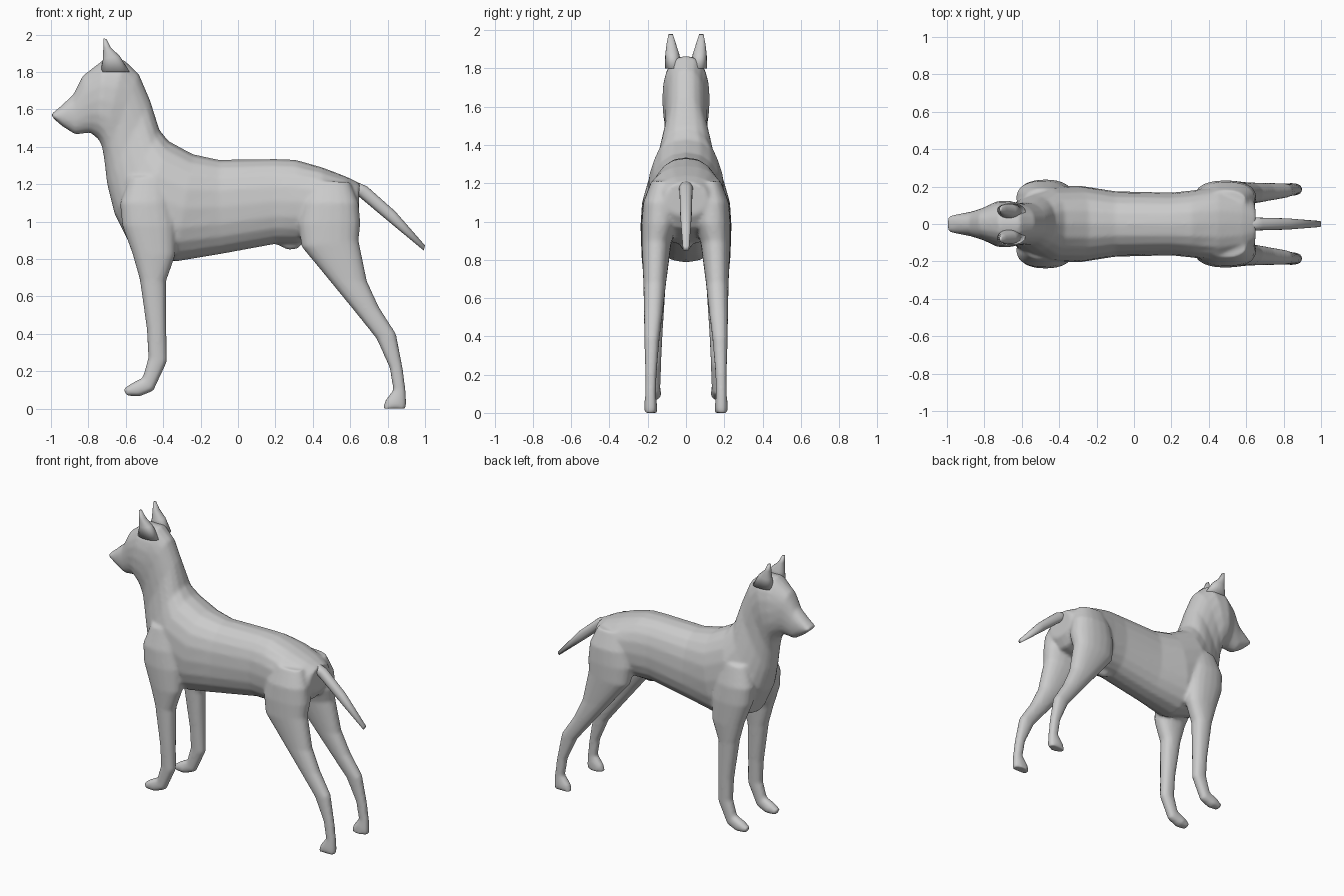
import bpy, bmesh, math
from mathutils import Vector

coat = bpy.data.materials.new("grey coat")
coat.diffuse_color = (0.6, 0.6, 0.6, 1)
SIDES = 20


def loft(bm, rings, power=2.2):
    """Skin rings given as (x1, z1, x2, z2, y_centre, y_half)."""
    loops = []
    for x1, z1, x2, z2, yc, yh in rings:
        a, b = Vector((x1, yc, z1)), Vector((x2, yc, z2))
        mid, half = (a + b) / 2, (a - b) / 2
        loop = []
        for i in range(SIDES):
            t = 2 * math.pi * i / SIDES
            c, s = math.cos(t), math.sin(t)
            u = math.copysign(abs(c) ** (2 / power), c)
            v = math.copysign(abs(s) ** (2 / power), s)
            loop.append(bm.verts.new(mid + half * u + Vector((0, yh * v, 0))))
        loops.append(loop)
    faces = [bm.faces.new(loops[0]), bm.faces.new(loops[-1])]
    for p, q in zip(loops, loops[1:]):
        for i in range(SIDES):
            j = (i + 1) % SIDES
            faces.append(bm.faces.new((p[i], p[j], q[j], q[i])))
    bmesh.ops.recalc_face_normals(bm, faces=faces)


def finish(name, bm):
    me = bpy.data.meshes.new(name)
    bm.to_mesh(me)
    bm.free()
    me.materials.append(coat)
    for p in me.polygons:
        p.use_smooth = True
    ob = bpy.data.objects.new(name, me)
    bpy.context.collection.objects.link(ob)
    return ob


# Head, neck and trunk: top point, bottom point, half width
trunk = [
    (-1.00, 1.573, -0.985, 1.55, .042), (-.95, 1.615, -.94, 1.51, .052),
    (-.88, 1.68, -.87, 1.465, .065), (-.83, 1.78, -.79, 1.475, .085),
    (-.72, 1.865, -.745, 1.44, .122), (-.61, 1.865, -.727, 1.40, .124),
    (-.53, 1.79, -.715, 1.33, .112), (-.47, 1.65, -.70, 1.20, .115),
    (-.42, 1.49, -.66, 1.04, .155), (-.37, 1.43, -.57, .86, .20),
    (-.24, 1.36, -.34, .785, .205), (-.10, 1.33, -.10, .825, .175),
    (.20, 1.335, .20, .88, .168), (.31, 1.33, .32, .88, .18),
    (.45, 1.29, .45, .92, .20), (.58, 1.24, .60, .96, .17),
    (.65, 1.205, .645, 1.03, .11)]
# Legs: front point, rear point, y centre, y half width
front_leg = [
    (-.58, 1.24, -.38, 1.24, .13, .06), (-.63, 1.10, -.35, 1.10, .14, .09),
    (-.62, .98, -.33, .98, .15, .088), (-.565, .83, -.335, .82, .163, .07),
    (-.525, .69, -.385, .68, .163, .058), (-.487, .42, -.383, .42, .167, .045),
    (-.48, .27, -.38, .25, .168, .038), (-.51, .165, -.452, .095, .168, .034),
    (-.57, .135, -.525, .065, .168, .038), (-.613, .105, -.595, .068, .168, .026)]
hind_leg = [
    (.38, 1.22, .60, 1.21, .12, .06), (.34, 1.10, .645, 1.10, .135, .09),
    (.32, .99, .655, .99, .14, .093), (.34, .865, .645, .90, .155, .078),
    (.485, .69, .69, .68, .163, .06), (.62, .525, .755, .54, .17, .05),
    (.74, .375, .845, .40, .178, .04), (.81, .22, .882, .21, .183, .03),
    (.83, .10, .897, .09, .185, .028), (.785, .04, .90, .04, .185, .034),
    (.775, .0, .90, .0, .185, .034)]

bm = bmesh.new()
loft(bm, [r[:4] + (0, r[4]) for r in trunk], 2.3)
for s in (1, -1):
    for leg in (front_leg, hind_leg):
        loft(bm, [r[:4] + (s * r[4], r[5]) for r in leg], 2.3)
# Small bump under the belly
loft(bm, [(.18, .93, .18, .89, 0, .02), (.24, .93, .27, .847, 0, .03),
          (.31, .93, .32, .855, 0, .03), (.36, .95, .36, .90, 0, .02)])
body = finish("body_and_legs", bm)
# Fuse the parts and soften the joints
m = body.modifiers.new("fuse", 'REMESH')
m.mode = 'VOXEL'
m.voxel_size = 0.011
m.use_smooth_shade = True
m = body.modifiers.new("soften", 'SMOOTH')
m.factor = 0.5
m.iterations = 5

# Tail
bm = bmesh.new()
loft(bm, [(.57, 1.24, .57, 1.15, 0, .045), (.69, 1.188, .645, 1.135, 0, .034),
          (.84, 1.055, .80, 1.005, 0, .03), (1.0, .872, .993, .845, 0, .016)])
finish("tail", bm)

# Ears: horizontal rings leaning to a blunt tip
for s, side in ((1, "left"), (-1, "right")):
    bm = bmesh.new()
    loft(bm, [(-.735, 1.80, -.58, 1.80, s * .065, .046),
              (-.722, 1.87, -.632, 1.885, s * .072, .036),
              (-.72, 1.93, -.68, 1.93, s * .077, .024),
              (-.72, 1.98, -.703, 1.975, s * .08, .012)])
    finish("ear_" + side, bm)
